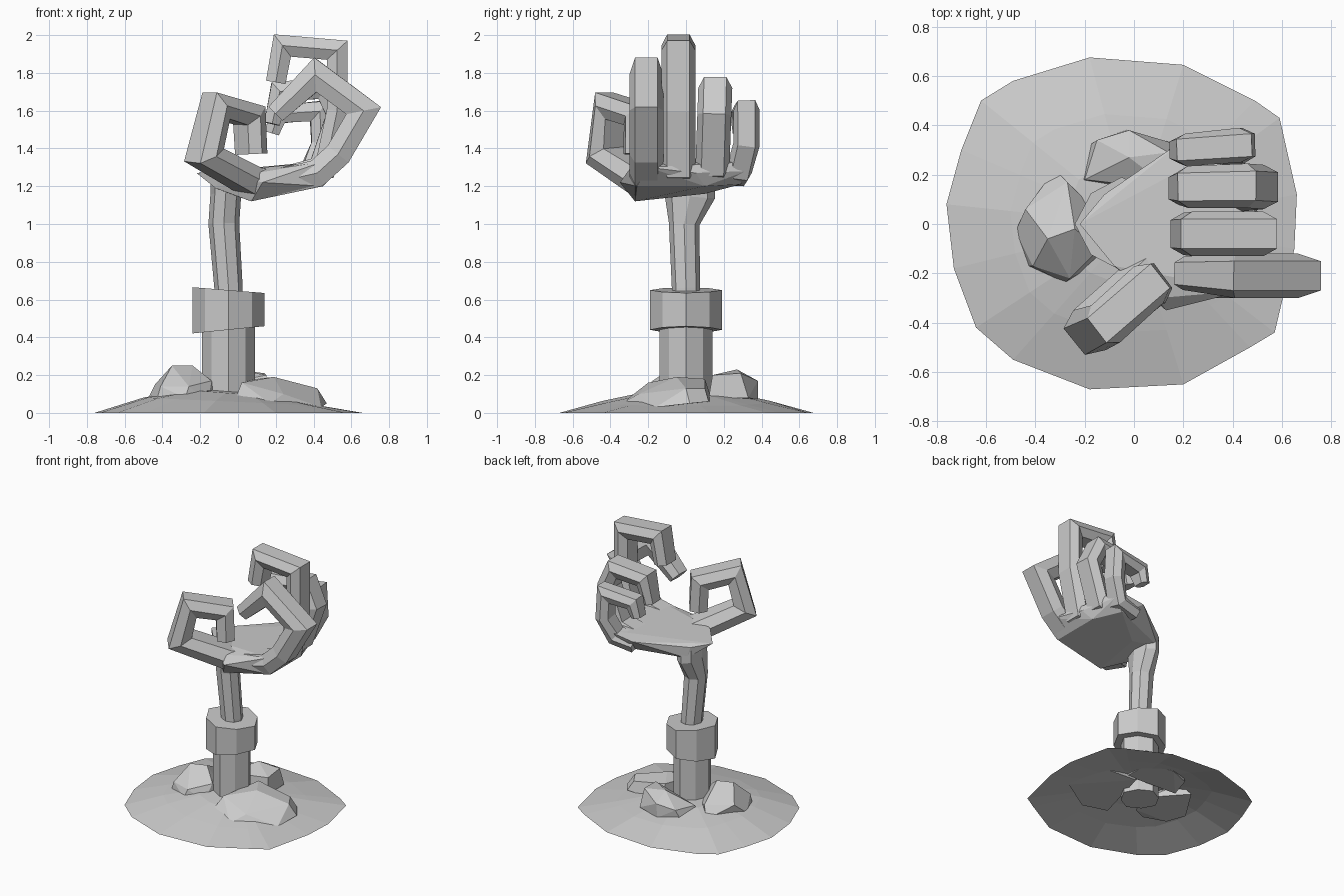
import bpy, bmesh, math
from mathutils import Vector

cube = bpy.data.objects.get("Cube")
if cube:
    bpy.data.objects.remove(cube)

grey = bpy.data.materials.new("stone grey")
grey.use_nodes = True
grey.diffuse_color = (0.6, 0.6, 0.6, 1)
grey.node_tree.nodes["Principled BSDF"].inputs["Base Color"].default_value = (0.6, 0.6, 0.6, 1)


def finish(name, bm):
    bmesh.ops.recalc_face_normals(bm, faces=bm.faces)
    mesh = bpy.data.meshes.new(name)
    bm.to_mesh(mesh)
    bm.free()
    mesh.materials.append(grey)
    obj = bpy.data.objects.new(name, mesh)
    bpy.context.collection.objects.link(obj)
    return obj


def bridge(bm, a, b):
    n = len(a)
    for i in range(n):
        bm.faces.new((a[i], a[(i + 1) % n], b[(i + 1) % n], b[i]))


def hull(name, points):
    """Faceted solid around a few corner points."""
    bm = bmesh.new()
    for p in points:
        bm.verts.new(p)
    bmesh.ops.convex_hull(bm, input=bm.verts)
    bmesh.ops.dissolve_limit(bm, angle_limit=math.radians(4), verts=bm.verts, edges=bm.edges)
    return finish(name, bm)


def sweep(name, path, profile, side, scales=None):
    """Mitred tube: profile x runs along the side direction, y across the bend."""
    bm = bmesh.new()
    path = [Vector(p) for p in path]
    rings = []
    for i, p in enumerate(path):
        before = (p - path[i - 1]).normalized() if i else None
        after = (path[i + 1] - p).normalized() if i + 1 < len(path) else None
        t = ((before or after) + (after or before)).normalized()
        miter = 1 / max(0.5, t.dot(after or before))
        w = Vector(side)
        w = (w - t * w.dot(t)).normalized()
        n = t.cross(w) * miter
        s = scales[i] if scales else 1
        rings.append([bm.verts.new(p + (w * u + n * v) * s) for u, v in profile])
    for a, b in zip(rings, rings[1:]):
        bridge(bm, a, b)
    bm.faces.new(rings[0])
    bm.faces.new(rings[-1])
    return finish(name, bm)


def six_sided(width, depth):
    a, b, c = width / 2, width * 0.33, depth / 2
    return [(a, 0), (b, c), (-b, c), (-a, 0), (-b, -c), (b, -c)]


def eight_sided(radius, diagonal):
    """Octagon with corners on the axes and slightly drawn-in diagonals."""
    d = diagonal * math.sqrt(0.5)
    return [(radius, 0), (d, d), (0, radius), (-d, d), (-radius, 0), (-d, -d), (0, -radius), (d, -d)]


# Ground: open, shallow faceted mound, a little higher on its right
rim = [(-.76, .08), (-.73, -.18), (-.64, -.42), (-.49, -.55), (-.18, -.67), (.2, -.65),
       (.47, -.5), (.57, -.44), (.65, -.1), (.66, .12), (.59, .43), (.49, .5),
       (.2, .645), (-.18, .675), (-.49, .58), (-.62, .5), (-.7, .3)]
bm = bmesh.new()
rings = [[bm.verts.new((x * k, y * k, z - lean * x)) for x, y in rim]
         for k, z, lean in ((1, 0, 0), (.66, .058, .03), (.36, .1, .03))]
for a, b in zip(rings, rings[1:]):
    bridge(bm, a, b)
top = bm.verts.new((0, 0, .12))
for i, v in enumerate(rings[-1]):
    bm.faces.new((v, rings[-1][(i + 1) % len(rim)], top))
finish("ground_mound", bm)

# Rocks
hull("left_rock", [(-.48, -.03, .07), (-.43, -.17, .07), (-.28, -.24, .08), (-.16, -.17, .06),
                   (-.1, 0, .06), (-.32, .22, .07), (-.35, -.06, .25), (-.24, -.02, .25),
                   (-.44, .06, .15), (-.27, .17, .15), (-.14, -.1, .17), (-.41, -.17, .14),
                   (-.26, -.22, .14)])
hull("back_rock", [(-.22, .17, .06), (-.18, .32, .07), (-.03, .38, .07), (.15, .33, .08),
                   (.16, .12, .08), (-.15, .34, .14), (-.02, .38, .17), (.14, .29, .21),
                   (.15, .14, .2), (-.2, .18, .13), (-.02, .27, .23)])
hull("front_slab", [(-.02, -.3, .06), (.17, -.34, .05), (.44, -.16, .03), (.47, .02, .05),
                    (.4, .12, .06), (.1, .14, .06), (.02, -.2, .16), (.19, -.05, .19),
                    (.42, .0, .13), (.36, .1, .13), (.1, .1, .18), (.24, -.25, .1)])

# Post, tilted collar and forearm
sweep("post", [(-.05, 0, .03), (-.05, 0, .5)], eight_sided(.14, .128), (0, 1, 0))
collar = sweep("collar", [(-.05, 0, .44), (-.05, 0, .65)], eight_sided(.19, .176), (0, 1, 0))
for v in collar.data.vertices:
    slope = -.08 if v.co.z > .5 else .1
    v.co.z += slope * (v.co.x + .05)
forearm = sweep("forearm", [(-.05, 0, .5), (-.05, 0, .66), (-.075, -.01, 1),
                            (-.065, .02, 1.15), (-.065, .02, 1.23)],
                eight_sided(.075, .075), (0, 1, 0), [1, 1, 1.08, 1.8, 1.8])
# Flatten the flared wrist
for v in forearm.data.vertices:
    if v.co.z > 1.1:
        v.co.x = -.065 + (v.co.x + .065) * .6

# Palm
hull("palm", [(.07, -.27, 1.12), (.1, .1, 1.16), (.45, -.26, 1.2), (.45, .1, 1.2), (.35, .29, 1.21),
              (-.12, -.12, 1.19), (-.1, .13, 1.18), (.55, -.2, 1.3), (.5, .05, 1.27), (.43, .32, 1.28),
              (-.22, 0, 1.27), (-.12, .12, 1.26), (.2, .34, 1.3), (.42, .34, 1.33),
              (.45, -.27, 1.33), (.13, -.35, 1.22), (.1, -.3, 1.27), (-.08, -.17, 1.28)])

# Curled fingers, rooted in the palm: centre path, width, depth
fingers = {
    "index_finger": ([(.2, -.21, 1.22), (.42, -.21, 1.27), (.53, -.21, 1.37), (.665, -.21, 1.6),
                      (.41, -.21, 1.79), (.2, -.2, 1.585)], .18, .14, [1, 1, 1, 1, 1, .75]),
    "middle_finger": ([(.28, -.04, 1.24), (.46, -.04, 1.29), (.525, -.04, 1.6), (.525, -.04, 1.92),
                       (.235, -.04, 1.945), (.2, -.04, 1.75)], .18, .11, [1, 1, 1, 1, 1, .95]),
    "ring_finger": ([(.25, .14, 1.25), (.43, .14, 1.3), (.525, .15, 1.58), (.46, .155, 1.72),
                     (.22, .15, 1.7), (.18, .145, 1.53)], .18, .11, [1, 1, 1, 1, .95, .75]),
    "little_finger": ([(.23, .26, 1.25), (.38, .28, 1.28), (.44, .32, 1.42), (.43, .32, 1.6),
                       (.21, .3, 1.58), (.18, .3, 1.48)], .14, .1, [1, 1, 1, 1, .95, .75]),
}
for name, (path, width, depth, scales) in fingers.items():
    sweep(name, path, six_sided(width, depth), (0, 1, 0), scales)

# Thumb
sweep("thumb", [(.25, -.13, 1.23), (.08, -.21, 1.22), (-.18, -.43, 1.365), (-.115, -.405, 1.625),
                (.06, -.245, 1.575), (.07, -.245, 1.37)],
      six_sided(.19, .12), (.6, -.8, 0), [.8, 1.2, 1.1, 1, 1, 1])
